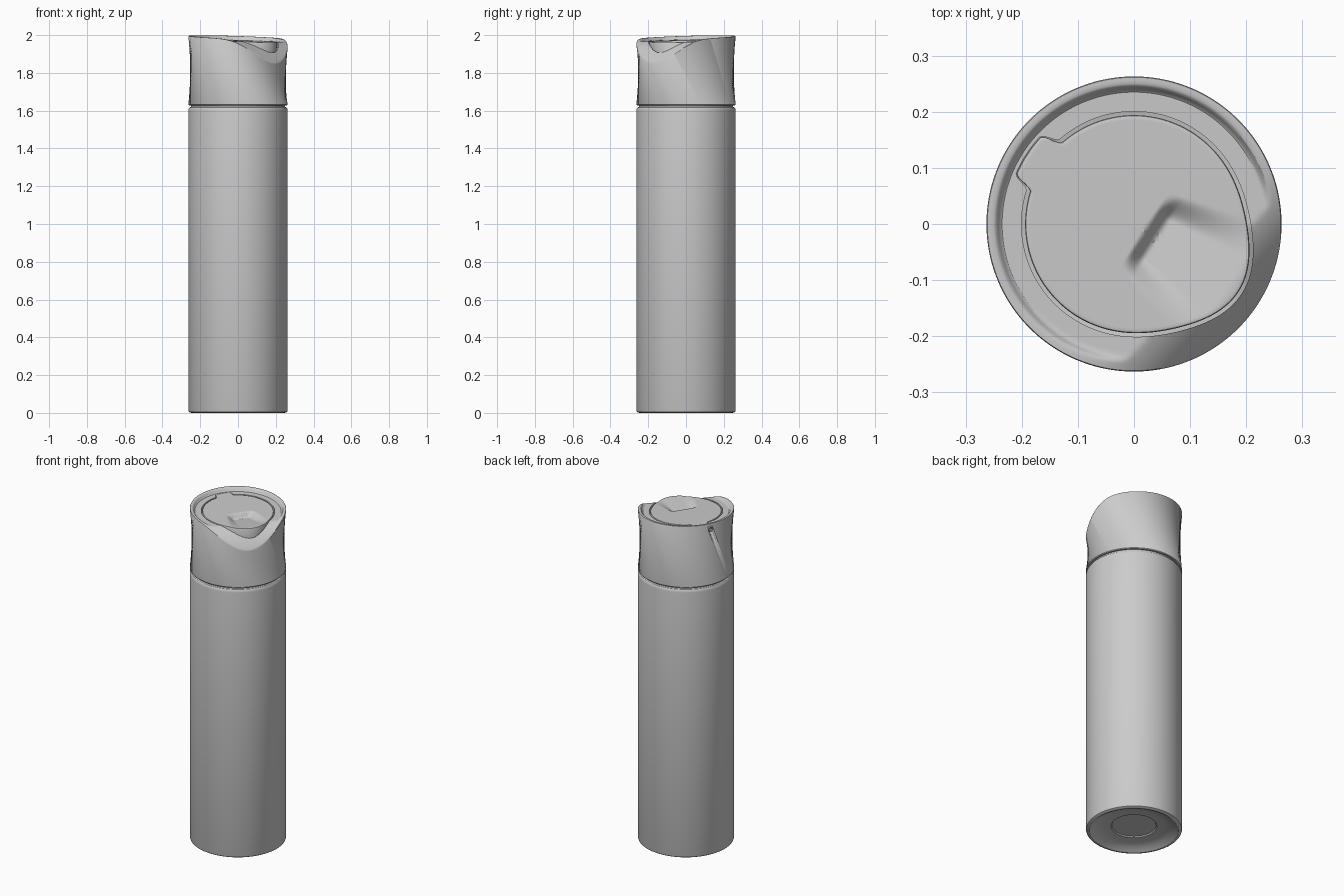
import bpy, bmesh, math
from math import sin, cos, pi, radians

if "Cube" in bpy.data.objects:
    bpy.data.objects.remove(bpy.data.objects["Cube"])

R = 0.263                    # outer radius of bottle and cap
N = 256                      # segments around
RIM = radians(-42)           # direction of the low side of the rim
LID = radians(-33)           # direction of the lid tip


def ring_mesh(name, rings, angle=32):
    """Skin closed rings of points; the first and last item are single pole points."""
    bm = bmesh.new()
    rows = [[bm.verts.new(p) for p in ring] for ring in rings]
    for a, b in zip(rows, rows[1:]):
        n = max(len(a), len(b))
        for i in range(n):
            j = (i + 1) % n
            if len(a) == 1:
                bm.faces.new((a[0], b[j], b[i]))
            elif len(b) == 1:
                bm.faces.new((a[i], a[j], b[0]))
            else:
                bm.faces.new((a[i], a[j], b[j], b[i]))
    bmesh.ops.recalc_face_normals(bm, faces=bm.faces)
    me = bpy.data.meshes.new(name)
    bm.to_mesh(me)
    bm.free()
    ob = bpy.data.objects.new(name, me)
    bpy.context.collection.objects.link(ob)
    smooth(ob, angle)
    return ob


def smooth(ob, angle=32):
    bpy.ops.object.select_all(action='DESELECT')
    ob.select_set(True)
    bpy.context.view_layer.objects.active = ob
    bpy.ops.object.shade_smooth_by_angle(angle=radians(angle))


def circle(r, z):
    return [(r * cos(2 * pi * i / N), r * sin(2 * pi * i / N), z) for i in range(N)]


def step(a, b, x):
    t = min(1, max(0, (x - a) / (b - a)))
    return t * t * (3 - 2 * t)


def along(x, y, a):
    return x * cos(a) + y * sin(a)


def rim_z(x, y):
    """Curved slanting cut across the cap."""
    u = along(x, y, RIM)
    return 1.999 - 0.012 * (u + R) / R - 0.125 * (max(0, u) / R) ** 4


def lid_plane(x, y):
    return 1.978 - 0.035 * (along(x, y, LID) + 0.2)


def cap_z(x, y):
    """Rim with an inner lip that steps down to the level of the lid."""
    low = min(rim_z(x, y), lid_plane(x, y) - 0.001)
    t = step(0.235, 0.249, math.hypot(x, y))
    return low + (rim_z(x, y) - low) * t


def tab(phi):
    """1 at the hinge tab, 0 elsewhere; phi is measured from the lid tip."""
    d = abs(abs(phi) - pi)
    return 1 - step(0.17, 0.27, d)


def lid_r(phi):
    return 0.194 + 0.028 * math.exp(-(phi / 0.5) ** 2) + 0.034 * tab(phi)


def lid_top(x, y):
    """Lid surface with a thumb scoop near the tip."""
    w = along(x, y, LID)
    v = along(x, y, LID + pi / 2)
    half = 0.075 + 0.25 * max(0, w - 0.03)
    scoop = step(0.02, 0.05, w) * max(0, 1 - (w - 0.03) / 0.175) * (1 - step(0.5, 1.1, abs(v) / half))
    return lid_plane(x, y) - 0.03 * scoop


def polar(rfun, zfun):
    ring = []
    for i in range(N):
        phi = 2 * pi * i / N
        phi = phi - 2 * pi if phi > pi else phi
        r = rfun(phi)
        x, y = r * cos(phi + LID), r * sin(phi + LID)
        ring.append((x, y, zfun(x, y)))
    return ring


# Bottle body with rounded shoulder and hollow foot
profile = [(0.12, 0.034), (0.125, 0.028), (0.17, 0.026), (0.21, 0.018), (0.232, 0.005),
           (0.242, 0.0), (0.252, 0.001), (0.26, 0.006), (R, 0.014), (R, 1.60),
           (0.2615, 1.610), (0.257, 1.617), (0.25, 1.620), (0.249, 1.64)]
ring_mesh("bottle_body", [[(0, 0, 0.034)]] + [circle(r, z) for r, z in profile] + [[(0, 0, 1.64)]])

# Cap shell: wall, slanted rim, lip, recess for the lid
hole = lambda p: lid_r(p) + 0.006 * (1 - tab(p)) + 0.0005
rings = [[(0, 0, 1.628)], circle(0.259, 1.628), circle(R, 1.632),
         polar(lambda p: R, lambda x, y: rim_z(x, y) - 0.003)]
rings += [polar(lambda p, r=r: r, cap_z) for r in (0.2615, 0.256, 0.25, 0.246, 0.242, 0.238, 0.235)]
for t in (0.25, 0.5, 0.75, 1):
    rings.append(polar(lambda p, t=t: 0.235 + (hole(p) - 0.235) * t, cap_z))
rings.append(polar(hole, lambda x, y: cap_z(x, y) - 0.03))
rings.append([(0, 0, 1.90)])
cap = ring_mesh("cap_shell", rings)

# Flip lid with thumb scoop and hinge tab
lid = [polar(lambda p: lid_r(p) - 0.001, lambda x, y: cap_z(x, y) - 0.03),
       polar(lid_r, lambda x, y: lid_top(x, y) - 0.004),
       polar(lambda p: lid_r(p) - 0.0015, lambda x, y: lid_top(x, y) - 0.001)]
lid += [polar(lambda p, k=k: (lid_r(p) - 0.004) * k / 40, lid_top) for k in range(40, 0, -1)]
ring_mesh("flip_lid", [[(0, 0, 1.91)]] + lid + [[(0, 0, lid_top(0, 0))]])


# Small hinge hole in the back of the cap, with a pin inside
def rod(name, r, inner, outer):
    a = radians(157)
    m = (inner + outer) / 2
    bpy.ops.mesh.primitive_cylinder_add(vertices=32, radius=r, depth=outer - inner,
                                        location=(m * cos(a), m * sin(a), 1.956),
                                        rotation=(0, pi / 2, a))
    ob = bpy.context.object
    ob.name = name
    smooth(ob)
    return ob


cutter = rod("hinge_hole_cutter", 0.016, 0.243, 0.29)
mod = cap.modifiers.new("hinge_hole", 'BOOLEAN')
mod.operation = 'DIFFERENCE'
mod.solver = 'EXACT'
mod.object = cutter
bpy.context.view_layer.objects.active = cap
bpy.ops.object.modifier_apply(modifier=mod.name)
bpy.data.objects.remove(cutter)
rod("hinge_pin", 0.009, 0.235, 0.258)
